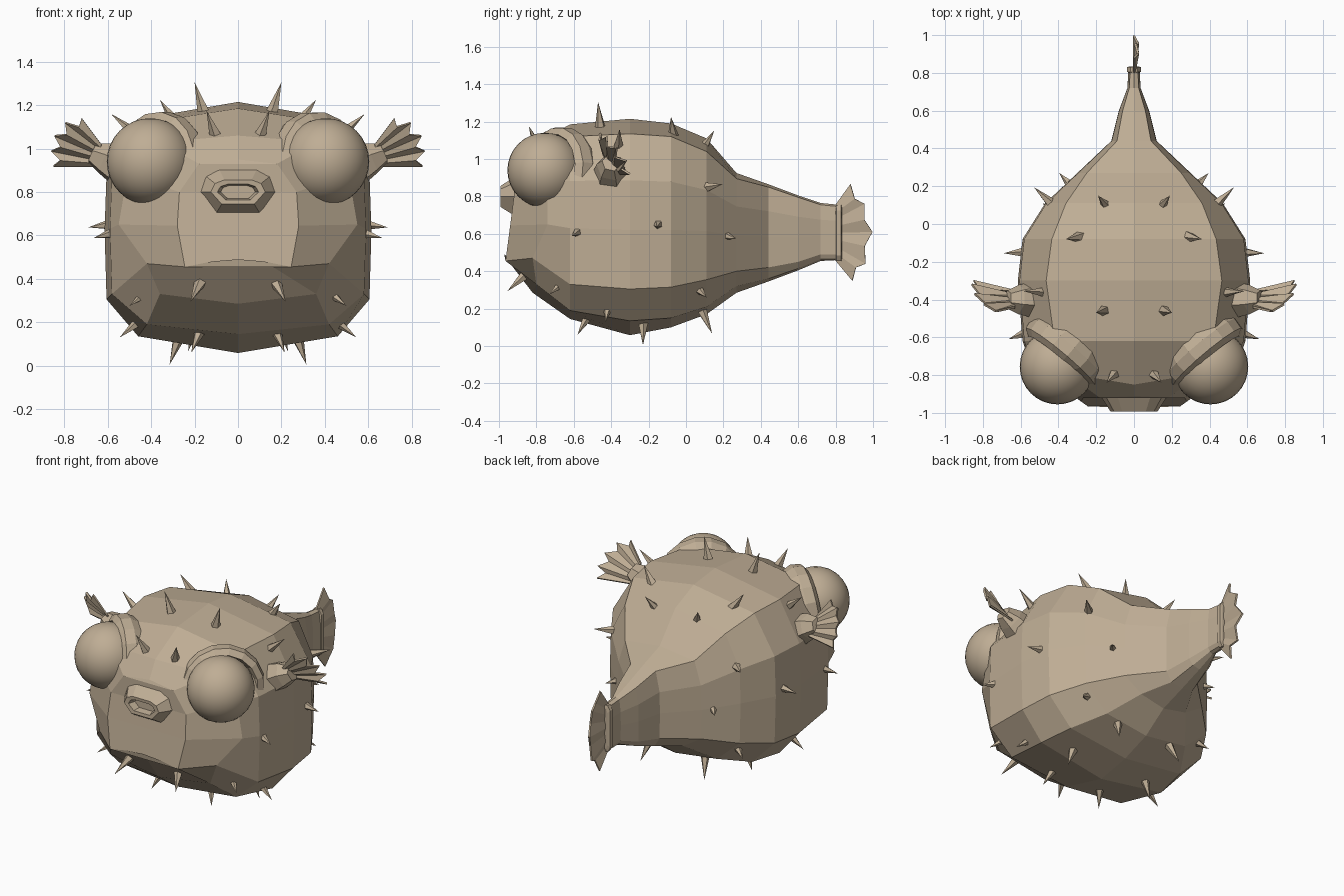
import bpy, bmesh, math
from mathutils import Vector

if "Cube" in bpy.data.objects:
    bpy.data.objects.remove(bpy.data.objects["Cube"])

tan = bpy.data.materials.new("sandy_tan")
tan.diffuse_color = (0.52, 0.42, 0.30, 1)
tan.use_nodes = True
tan.node_tree.nodes["Principled BSDF"].inputs["Base Color"].default_value = tan.diffuse_color


def make(name, verts, faces, smooth=False):
    """Mesh object with outward normals."""
    me = bpy.data.meshes.new(name)
    bm = bmesh.new()
    vs = [bm.verts.new(v) for v in verts]
    for f in faces:
        bm.faces.new([vs[i] for i in f])
    bmesh.ops.recalc_face_normals(bm, faces=bm.faces)
    for f in bm.faces:
        f.smooth = smooth
    bm.to_mesh(me)
    bm.free()
    ob = bpy.data.objects.new(name, me)
    bpy.context.collection.objects.link(ob)
    me.materials.append(tan)
    return ob


def loft(rings):
    """Vertices and side faces joining closed rings of equal size."""
    n = len(rings[0])
    faces = [(r * n + i, r * n + (i + 1) % n, (r + 1) * n + (i + 1) % n, (r + 1) * n + i)
             for r in range(len(rings) - 1) for i in range(n)]
    return [v for ring in rings for v in ring], faces


def disc_ring(center, axis, radius, n):
    """Regular polygon facing along axis."""
    axis = Vector(axis).normalized()
    u = axis.orthogonal().normalized()
    v = axis.cross(u)
    return [Vector(center) + radius * (math.cos(2 * math.pi * i / n) * u
            + math.sin(2 * math.pi * i / n) * v) for i in range(n)]


def mirrored(half):
    """Full ring from a half ring that starts and ends on the centre line."""
    return half + [(-x, y, z) for x, y, z in half[-2:0:-1]]


# Body: two shaped face rings, then regular cross-sections to the tail
face = [(0, -.91, .95), (.18, -.92, .93), (.27, -.92, .80), (.28, -.94, .645),
        (.245, -.965, .455), (.12, -.97, .48), (0, -.97, .49)]
cheek = [(0, -.85, 1.06), (.36, -.79, 1.03), (.51, -.74, .88), (.55, -.74, .65),
         (.42, -.82, .47), (.36, -.80, .33), (0, -.82, .285)]
rings = [mirrored(face), mirrored(cheek)]
# y, top, edge z, edge x, side x, low z, bottom x, bottom edge z, bottom
for y, top, ze, xe, xs, zl, xb, zb, bot in [
        (-.62, 1.185, 1.12, .42, .59, .33, .42, .19, .145),
        (-.30, 1.215, 1.135, .465, .615, .305, .46, .135, .058),
        (-.08, 1.19, 1.12, .435, .59, .315, .42, .15, .10),
        (.11, 1.11, 1.04, .36, .47, .355, .30, .21, .17),
        (.27, .925, .895, .25, .30, .40, .17, .32, .285),
        (.44, .865, .85, .09, .12, .42, .08, .36, .345),
        (.60, .805, .795, .06, .08, .45, .05, .415, .405),
        (.72, .765, .755, .025, .035, .49, .02, .465, .455),
        (.82, .755, .745, .02, .03, .49, .02, .465, .46)]:
    zs, zm = ze - .3 * (ze - zl), ze - .62 * (ze - zl)
    rings.append(mirrored([(0, y, top), (xe, y, ze), (xs * .985, y, zs), (xs, y, zm),
                           (xs * .985, y, zl), (xb, y, zb), (0, y, bot)]))
verts, faces = loft(rings)
faces += [(0, 1, 11), (1, 2, 10, 11), (2, 3, 9, 10), (3, 4, 8, 9), (4, 5, 6, 7, 8)]
last = len(verts) - 12
faces.append(tuple(range(last, last + 12)))
make("body", verts, faces)


# Mouth: protruding lips with a shallow cavity
def mouth_ring(y, rx, rz):
    return [(rx * sx, y, .80 + rz * sz) for sx, sz in
            [(1, 0), (.85, .7), (.5, 1), (-.5, 1), (-.85, .7), (-1, 0), (-.6, -1), (.6, -1)]]


verts, faces = loft([mouth_ring(-.89, .19, .12), mouth_ring(-.992, .125, .056),
                     mouth_ring(-.99, .095, .036), mouth_ring(-.945, .08, .03)])
make("mouth", verts, faces + [tuple(range(24, 32))])

# Eyes: smooth balls in faceted sockets
for s, side in ((1, "right"), (-1, "left")):
    axis = Vector((s * .64, -.76, .12)).normalized()
    c = Vector((s * .37, -.685, .925))
    prof = [(-.10, .22), (-.03, .25), (.03, .243), (.055, .205), (.0, .18)]
    verts, faces = loft([disc_ring(c + axis * d, axis, r, 16) for d, r in prof])
    make("eye_socket_" + side, verts, faces)
    bpy.ops.mesh.primitive_uv_sphere_add(segments=32, ring_count=16, radius=.2,
                                         location=(s * .405, -.755, .94))
    ball = bpy.context.object
    ball.name = "eyeball_" + side
    ball.data.materials.append(tan)
    bpy.ops.object.shade_smooth()


# Fans: pleated fins with a jagged outer edge
def fan(name, root_a, root_b, tips, pleat, s=1):
    a, b = Vector(root_a), Vector(root_b)
    outer = []
    for i, t in enumerate(tips):
        outer.append(Vector(t))
        if i < len(tips) - 1:
            mid = (Vector(t) + Vector(tips[i + 1])) / 2
            outer.append(mid + ((a + b) / 2 - mid) * .12 + Vector(pleat))
    n = len(outer)
    inner = [a.lerp(b, i / (n - 1)) for i in range(n)]
    verts = [(v.x * s, v.y, v.z) for v in inner + outer]
    ob = make(name, verts, [(i, i + 1, n + i + 1, n + i) for i in range(n - 1)])
    mod = ob.modifiers.new("thickness", 'SOLIDIFY')
    mod.thickness, mod.offset = .012, 0


fan("tail_fin", (0, .79, .74), (0, .79, .47),
    [(0, .88, .865), (.008, .955, .76), (0, .997, .61), (.008, .96, .44), (0, .89, .35)],
    (.018, 0, 0))
for s, side in ((1, "right"), (-1, "left")):
    fan("side_fin_" + side, (.63, -.44, 1.02), (.64, -.35, .92),
        [(.72, -.46, 1.14), (.795, -.425, 1.12), (.845, -.37, 1.06),
         (.86, -.32, .99), (.85, -.30, .92)], (-.01, -.025, -.01), s)
    # Stubby fin root
    axis = Vector((s * .85, .1, .4))
    verts, faces = loft([disc_ring((s * x, -.40, z), axis, r, 6)
                         for x, z, r in ((.53, .91, .10), (.61, .955, .08), (.67, .98, .05))])
    make("fin_root_" + side, verts, faces + [tuple(range(12, 18))])

# Flange where the tail fin meets the body
flange = [[(sx * w, y, .605 + sz * h) for sx, sz in
           ((1, .8), (.5, 1), (-.5, 1), (-1, .8), (-1, -.8), (-.5, -1), (.5, -1), (1, -.8))]
          for y, w, h in ((.80, .025, .14), (.805, .036, .15), (.83, .036, .15), (.835, .02, .13))]
verts, faces = loft(flange)
make("tail_flange", verts, faces + [tuple(range(8)), tuple(range(24, 32))])

# Spines: five-sided cones, base point and tip, on both sides
spines = [
    ((.165, -.46, 1.19), (.20, -.47, 1.305)), ((.11, -.80, 1.08), (.145, -.84, 1.175)),
    ((.30, -.07, 1.14), (.36, -.08, 1.225)), ((.15, .10, 1.07), (.19, .15, 1.15)),
    ((.49, -.36, 1.08), (.585, -.355, 1.16)), ((.45, .12, .85), (.53, .195, .865)),
    ((.34, .21, .59), (.395, .27, .575)), ((.59, -.15, .65), (.69, -.155, .637)),
    ((.58, -.58, .61), (.665, -.61, .588)), ((.43, -.67, .33), (.50, -.73, .275)),
    ((.18, -.87, .37), (.22, -.955, .293)), ((.46, -.42, .20), (.545, -.43, .13)),
    ((.18, -.53, .15), (.215, -.58, .06)), ((.28, -.23, .11), (.315, -.23, .005)),
    ((.20, .09, .18), (.23, .14, .065)), ((.42, .07, .30), (.485, .11, .26))]
verts, faces = [], []
for s in (1, -1):
    for base, tip in spines:
        b, t = (Vector((p[0] * s, p[1], p[2])) for p in (base, tip))
        k = len(verts)
        verts += disc_ring(b - (t - b) * .25, t - b, .031, 5) + [t]
        faces += [(k + i, k + (i + 1) % 5, k + 5) for i in range(5)]
        faces.append(tuple(range(k, k + 5)))
make("spines", verts, faces)
